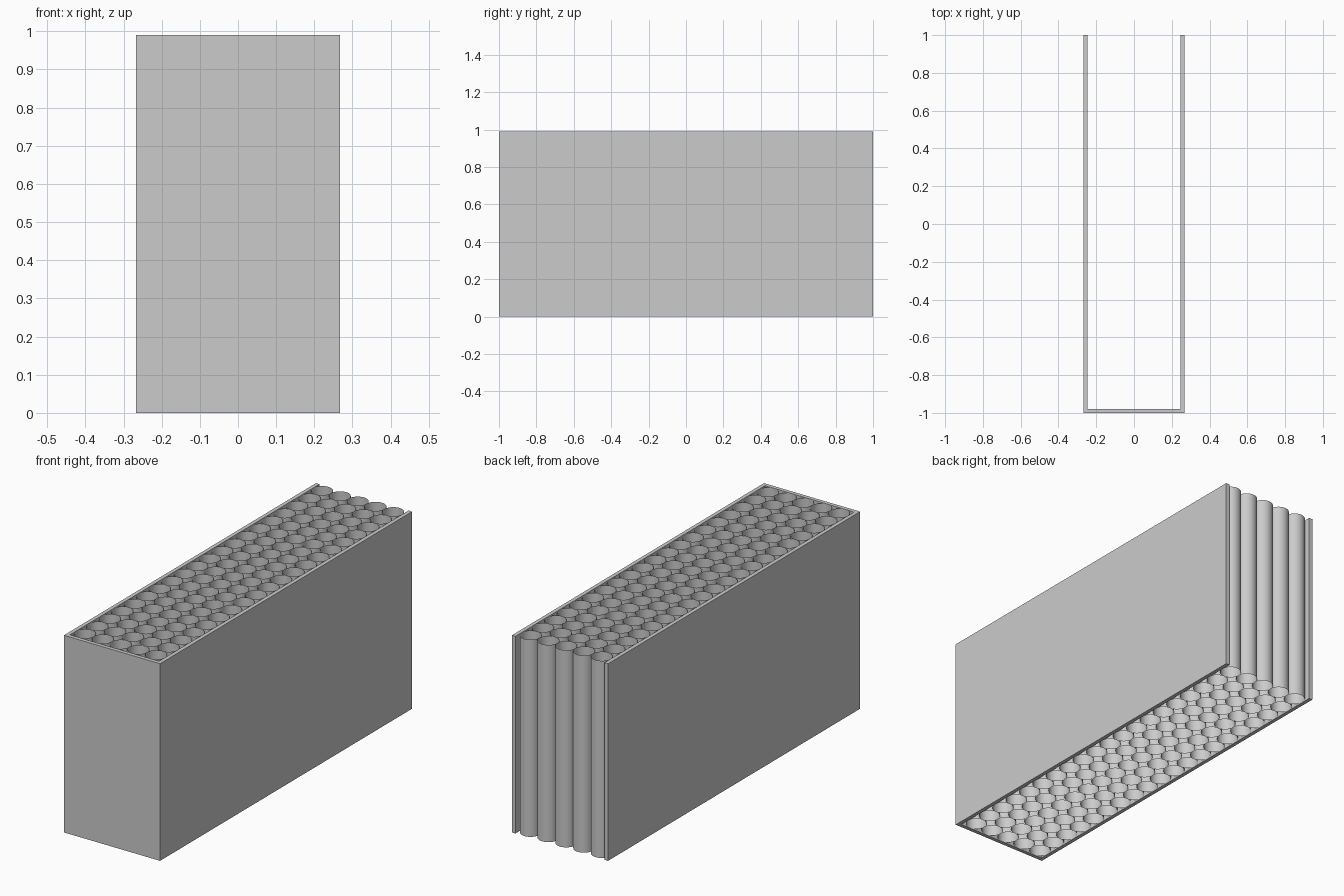
import bpy
import bmesh

cube = bpy.data.objects.get("Cube")
if cube:
    bpy.data.objects.remove(cube, do_unlink=True)

WIDTH, LENGTH, HEIGHT = 0.534, 2.0, 0.99
WALL = 0.0195
COLUMNS, ROWS = 5, 20
PITCH = (WIDTH - 2 * WALL) / COLUMNS

# Single grey finish
grey = bpy.data.materials.new("light_grey")
grey.use_nodes = True
colour = (0.6, 0.6, 0.6, 1)
grey.diffuse_color = colour
grey.node_tree.nodes["Principled BSDF"].inputs["Base Color"].default_value = colour


def add_object(name, bm):
    mesh = bpy.data.meshes.new(name)
    bm.to_mesh(mesh)
    bm.free()
    mesh.materials.append(grey)
    obj = bpy.data.objects.new(name, mesh)
    bpy.context.collection.objects.link(obj)
    return obj


# Three-sided casing: U-shaped plan, open at the back, top and bottom
outer, inner = WIDTH / 2, WIDTH / 2 - WALL
front, back = -LENGTH / 2, LENGTH / 2
half_plan = [(inner, front + WALL), (inner, back), (outer, back), (outer, front)]
plan = half_plan + [(-x, y) for x, y in reversed(half_plan)]
bm = bmesh.new()
floor = bm.faces.new([bm.verts.new((x, y, 0)) for x, y in plan])
extruded = bmesh.ops.extrude_face_region(bm, geom=[floor], use_keep_orig=True)["geom"]
top = [v for v in extruded if isinstance(v, bmesh.types.BMVert)]
bmesh.ops.translate(bm, verts=top, vec=(0, 0, HEIGHT))
bmesh.ops.recalc_face_normals(bm, faces=bm.faces)
add_object("casing", bm)

# Thin open tubes packed in a square grid
bm = bmesh.new()
bmesh.ops.create_cone(bm, cap_ends=False, segments=32, radius1=PITCH / 2,
                      radius2=PITCH / 2, depth=HEIGHT)
for face in bm.faces:
    face.smooth = True
tubes = add_object("tubes", bm)
tubes.location = (-inner + PITCH / 2, front + WALL + PITCH / 2, HEIGHT / 2)
for name, count, step in (("across", COLUMNS, (PITCH, 0, 0)),
                          ("along", ROWS, (0, PITCH, 0))):
    array = tubes.modifiers.new(name, 'ARRAY')
    array.count = count
    array.use_relative_offset = False
    array.use_constant_offset = True
    array.constant_offset_displace = step
